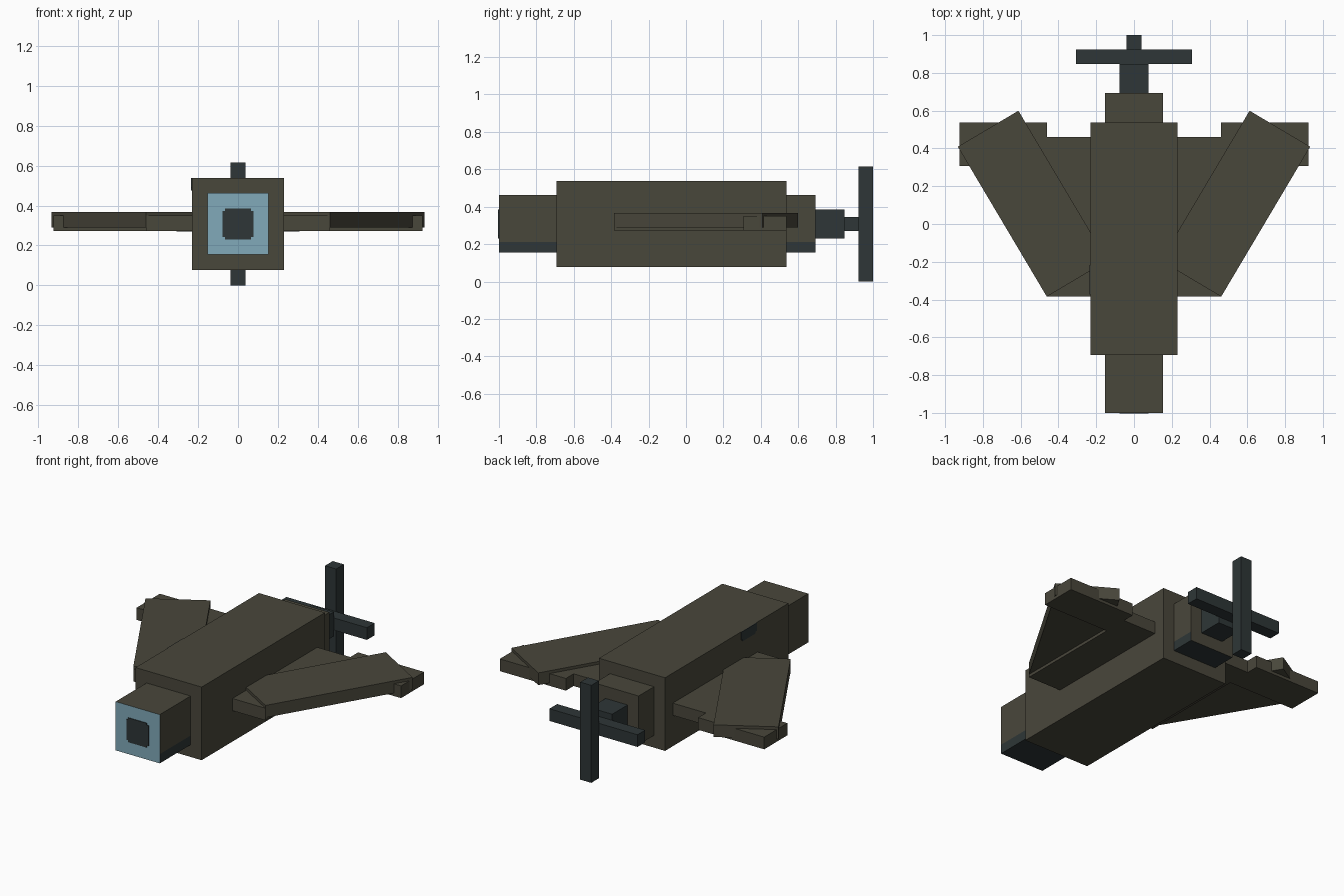
import bpy, bmesh, math
from mathutils import Matrix, Vector

if "Cube" in bpy.data.objects:
    bpy.data.objects.remove(bpy.data.objects["Cube"])

U = 2 / 26          # modelling unit
ZC = 4 * U          # height of the centre line


def material(name, rgb):
    m = bpy.data.materials.new(name)
    lin = [((c / 255 + 0.055) / 1.055) ** 2.4 for c in rgb]
    m.diffuse_color = (*lin, 1)
    m.use_nodes = True
    m.node_tree.nodes["Principled BSDF"].inputs["Base Color"].default_value = m.diffuse_color
    return m


OLIVE = material("olive_brown", (73, 71, 59))
SLATE = material("dark_slate", (46, 54, 55))
BLUE = material("pale_blue", (129, 170, 186))


def finish(name, bm, *mats):
    me = bpy.data.meshes.new(name)
    bmesh.ops.recalc_face_normals(bm, faces=bm.faces)
    bm.to_mesh(me)
    bm.free()
    for m in mats:
        me.materials.append(m)
    ob = bpy.data.objects.new(name, me)
    bpy.context.collection.objects.link(ob)
    return ob


def box_mesh(lo, hi):
    lo, hi = Vector(lo), Vector(hi)
    bm = bmesh.new()
    bmesh.ops.create_cube(bm, size=1, matrix=Matrix.Translation((lo + hi) / 2)
                          @ Matrix.Diagonal((*(hi - lo), 1)))
    return bm


def box(name, lo, hi, mat):
    return finish(name, box_mesh(lo, hi), mat)


def prism(name, pts, offset, mat):
    """Extrude a polygon by an offset vector."""
    bm = bmesh.new()
    f = bm.faces.new([bm.verts.new(p) for p in pts])
    r = bmesh.ops.extrude_face_region(bm, geom=[f])
    bmesh.ops.translate(bm, vec=offset,
                        verts=[v for v in r["geom"] if isinstance(v, bmesh.types.BMVert)])
    return finish(name, bm, mat)


# Main body
box("body", (-3 * U, -9 * U, ZC - 3 * U), (3 * U, 7 * U, ZC + 3 * U), OLIVE)

# Core running through the body: blue nose face, dark underside and low right strip
bm = box_mesh((-2 * U, -1, ZC - 2 * U), (2 * U, 9 * U, ZC + 2 * U))
strip = 0.212
bmesh.ops.bisect_plane(bm, geom=bm.verts[:] + bm.edges[:] + bm.faces[:],
                       plane_co=(0, 0, strip), plane_no=(0, 0, 1))
bm.normal_update()
for f in bm.faces:
    if f.normal.y < -0.5:
        f.material_index = 2
    elif f.normal.z < -0.5 or (f.normal.x > 0.5 and f.calc_center_median().z < strip):
        f.material_index = 1
finish("nose_and_tail_core", bm, OLIVE, SLATE, BLUE)

# Dark intake square with stepped corners on the nose
a, b = U, U - 0.012
corner = [(a, -b), (a, b), (b, b), (b, a)]
outline = []
for k in range(4):
    for px, pz in corner[1:]:
        for _ in range(k):
            px, pz = -pz, px
        outline.append((px, pz))
prism("nose_intake", [(x, -1, ZC + z) for x, z in outline], (0, -0.004, 0), SLATE)

# Dark mark at the top edge of the left flank
top = ZC + 3 * U
mark = [(-U, 0), (-U, -0.05), (-b, -0.05), (-b, -0.062),
        (b, -0.062), (b, -0.05), (U, -0.05), (U, 0)]
prism("flank_mark", [(-3 * U, -0.295 + y, top + z) for y, z in mark], (-0.004, 0, 0), SLATE)

# Tail shaft and crossed propeller blades
box("tail_shaft", (-U, 9 * U, ZC - U), (U, 11 * U, ZC + U), SLATE)
box("cross_blade", (-4 * U, 11 * U, ZC - U / 2), (4 * U, 12 * U, ZC + U / 2), SLATE)
box("upright_blade", (-U / 2, 12 * U, 0), (U / 2, 1, 2 * ZC), SLATE)

# Wings: inner plate, wing tip and swept panel on each side
z0, z1 = 0.272, 0.349
ang = math.radians(59.3)
along = Vector((math.cos(ang), math.sin(ang), 0)) * 12 * U
across = Vector((-math.sin(ang), math.cos(ang), 0)) * 4.85 * U
root = Vector((6 * U, -5 * U, 0.29))
for side, s in (("right", 1), ("left", -1)):
    for part, xa, xb, ya, yb in (("inner_wing", 2.5 * U, 6 * U, -5 * U, 6 * U),
                                 ("wing_tip", 6 * U, 12 * U, 4 * U, 7 * U)):
        x = sorted((s * xa, s * xb))
        box(f"{side}_{part}", (x[0], ya, z0), (x[1], yb, z1), OLIVE)
    quad = [root, root + along, root + along + across, root + across]
    prism(f"{side}_swept_panel", [(s * p.x, p.y, p.z) for p in quad], (0, 0, U), OLIVE)
